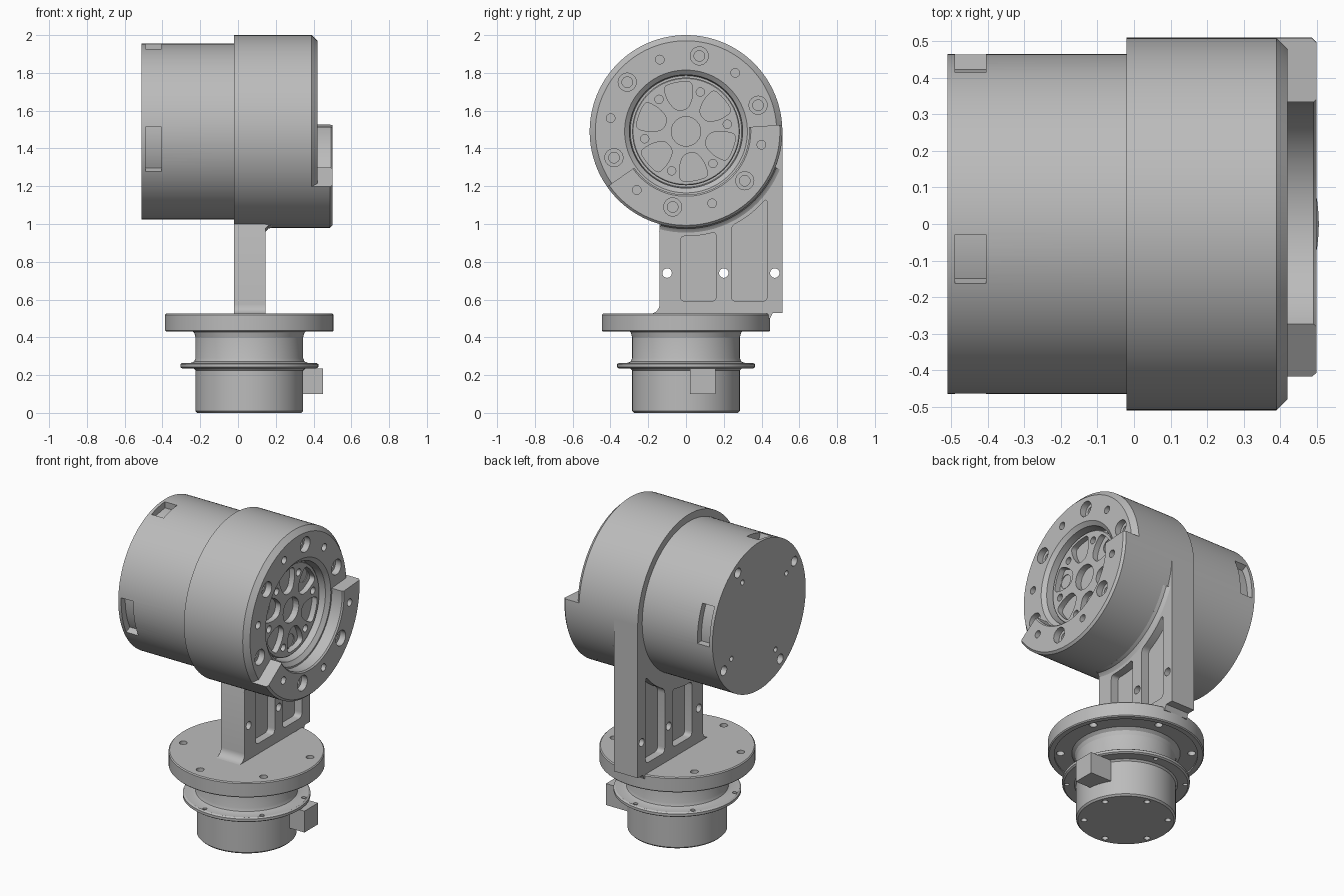
import bpy, bmesh, math
from math import cos, sin, radians

if "Cube" in bpy.data.objects:
    bpy.data.objects.remove(bpy.data.objects["Cube"])

grey = bpy.data.materials.new("machined_grey")
grey.use_nodes = True
COLOUR = (0.5, 0.5, 0.5, 1)
grey.diffuse_color = COLOUR
grey.node_tree.nodes["Principled BSDF"].inputs["Base Color"].default_value = COLOUR

HEAD = (0, 0, 1.49)      # head axis runs along x
BASE = (0.06, 0, 0)      # base axis runs along z
SIXTHS = range(0, 360, 60)


def lathe(bm, prof, origin, axis="Z", n=96, start=0, sweep=360):
    """Spin a (radius, height) profile round an axis, whole or partial."""
    full = sweep == 360
    steps = n if full else n + 1
    rings = []
    for i in range(steps):
        a = radians(start + sweep * i / n)
        ring = []
        for r, h in prof:
            u, v = r * cos(a), r * sin(a)
            p = (h, u, v) if axis == "X" else (u, v, h)
            ring.append(bm.verts.new([c + o for c, o in zip(p, origin)]))
        rings.append(ring)
    m = len(prof)
    open_prof = prof[0][0] == 0 and prof[-1][0] == 0
    for i in range(n):
        a, b = rings[i], rings[(i + 1) % steps]
        for j in range(m - 1 if open_prof else m):
            k = (j + 1) % m
            bm.faces.new((a[j], b[j], b[k], a[k]))
    if not full:
        bm.faces.new(rings[0])
        bm.faces.new(rings[-1])


def prism(bm, pts, x0, x1):
    """Extrude a (y, z) outline along x."""
    a, b = ([bm.verts.new((x, y, z)) for y, z in pts] for x in (x0, x1))
    bm.faces.new(a)
    bm.faces.new(b)
    for i in range(len(pts)):
        j = (i + 1) % len(pts)
        bm.faces.new((a[i], a[j], b[j], b[i]))


def rounded(pts, size, steps=5):
    """Round the corners of an outline."""
    out = []
    for i, p in enumerate(pts):
        ends = []
        for q in (pts[i - 1], pts[(i + 1) % len(pts)]):
            d = math.dist(p, q)
            t = min(size, d * 0.45) / d
            ends.append([a + (b - a) * t for a, b in zip(p, q)])
        for s in range(steps + 1):
            t = s / steps
            out.append([(1 - t) ** 2 * a + 2 * t * (1 - t) * c + t * t * b
                        for a, c, b in zip(ends[0], p, ends[1])])
    return out


def polar(r, deg, centre=(0, 1.49)):
    return centre[0] + r * cos(radians(deg)), centre[1] + r * sin(radians(deg))


def finish(name, bm):
    bmesh.ops.remove_doubles(bm, verts=bm.verts, dist=1e-5)
    loose = [e for e in bm.edges if not e.link_faces]
    bmesh.ops.delete(bm, geom=loose, context="EDGES")
    bmesh.ops.recalc_face_normals(bm, faces=bm.faces)
    me = bpy.data.meshes.new(name)
    bm.to_mesh(me)
    bm.free()
    me.materials.append(grey)
    me.shade_smooth()
    me.set_sharp_from_angle(angle=radians(28))
    ob = bpy.data.objects.new(name, me)
    bpy.context.collection.objects.link(ob)
    return ob


def turned(name, prof, origin, axis="Z", **kw):
    bm = bmesh.new()
    lathe(bm, prof, origin, axis, **kw)
    return finish(name, bm)


def cut(ob, bm):
    """Subtract a cutter mesh, bake the result and drop the cutter."""
    tool = finish("cutter", bm)
    tool.hide_render = True
    mod = ob.modifiers.new("cut", "BOOLEAN")
    mod.operation, mod.solver, mod.object = "DIFFERENCE", "EXACT", tool
    graph = bpy.context.evaluated_depsgraph_get()
    me = bpy.data.meshes.new_from_object(ob.evaluated_get(graph))
    ob.modifiers.clear()
    ob.data = me
    me.shade_smooth()
    me.set_sharp_from_angle(angle=radians(28))
    bpy.data.objects.remove(tool)


def hole(bm, r, h0, h1, origin, axis="Z", wide=None):
    """Plain or counterbored hole; wide = (radius, height where it starts)."""
    prof = [(0, h0), (r, h0)]
    if wide:
        prof += [(r, wide[1]), (wide[0], wide[1]), (wide[0], h1), (0, h1)]
    else:
        prof += [(r, h1), (0, h1)]
    lathe(bm, prof, origin, axis, n=24)


def on_head(r, deg):
    return (0, *polar(r, deg))


# Base: plug, collar, neck and mounting flange
plug = turned("base_plug", [(0, 0), (.275, 0), (.285, .01), (.285, .225), (.295, .235),
              (.355, .235), (.365, .242), (.365, .258), (.355, .265), (.31, .265),
              (.292, .272), (.285, .29), (.285, .46), (0, .46)], BASE)
flange = turned("base_flange", [(0, .445), (.285, .445), (.285, .40), (.292, .425), (.31, .44),
                (.41, .44), (.41, .43), (.44, .43), (.446, .436), (.446, .519),
                (.44, .525), (0, .525)], BASE)
bm, bm2 = bmesh.new(), bmesh.new()
for a in SIXTHS:
    for tool, r, size, h0, h1 in ((bm, .24, .018, -.1, .05), (bm, .338, .013, .2, .3),
                                  (bm2, .375, .023, .4, .6)):
        hole(tool, size, h0, h1, (*polar(r, a + 20, BASE[:2]), 0))
cut(plug, bm)
cut(flange, bm2)

# Connector block on the plug
bm = bmesh.new()
prism(bm, [(.02, .10), (.155, .10), (.155, .235), (.02, .235)], .3, .45)
finish("connector_block", bm)

# Upright bracket with filleted foot, pockets on both sides and bolt holes
bm = bmesh.new()
foot = [polar(.05, 270 - a, (-.19, .575)) for a in range(0, -91, -15)]
prism(bm, foot + [(-.14, 1.2), (0, 1.49), (.51, 1.49), (.51, .53), (.46, .53),
                  (.445, .5), (.2, .5), (-.19, .5)], -.02, .145)
bracket = finish("bracket", bm)
bm = bmesh.new()
for y0, y1 in ((-.03, .16), (.24, .43)):
    top = [y1 + (y0 - y1) * i / 4 for i in range(5)]
    arch = [(y, 1.49 - math.sqrt(.555 ** 2 - y * y)) for y in top]
    outline = rounded([(y0, .59), (y1, .59)] + arch, .03)
    prism(bm, outline, .095, .2)
    prism(bm, outline, -.1, .03)
cut(bracket, bm)
bm = bmesh.new()
for y in (-.10, .20, .47):
    hole(bm, .025, -.1, .2, (0, y, .74), "X")
cut(bracket, bm)
turned("bracket_fillet", [(.50, .14), (.55, .14), (.53, .147), (.515, .16), (.51, .18),
       (.50, .18)], HEAD, "X", n=48, start=-105, sweep=83)

# Motor drum with side windows and end bolts
drum = turned("motor_drum", [(0, -.51), (.465, -.51), (.465, .05), (0, .05)], HEAD, "X", n=128)
bm = bmesh.new()
for mid, half in ((12, 15), (102, 8.5), (192, 15)):
    lathe(bm, [(.425, -.49), (.6, -.49), (.6, -.405), (.425, -.405)], HEAD, "X",
          n=12, start=mid - half, sweep=2 * half)
for a in range(59, 360, 90):
    hole(bm, .03, -.6, -.47, on_head(.41, a), "X")
    hole(bm, .016, -.6, -.47, on_head(.32, a), "X")
cut(drum, bm)

# Head housing with a recessed bore, and the raised lip round its lower part
housing = turned("head_housing", [(0, -.02), (.51, -.02), (.51, .39), (.48, .42), (.325, .42),
                 (.30, .40), (.295, .33), (0, .33)], HEAD, "X", n=128)
lip = turned("head_lip", [(.335, .40), (.335, .492), (.343, .50), (.497, .50), (.51, .487),
             (.51, .385), (.45, .385)], HEAD, "X", start=215, sweep=149)
for part, face, angles in ((housing, .42, (20, 80, 140)), (lip, .50, (200, 260, 320))):
    bm = bmesh.new()
    for a in angles:
        if a != 200:
            hole(bm, .028, face - .12, .6, on_head(.406, a), "X", (.048, face - .04))
        hole(bm, .023, face - .12, .6, on_head(.405, a + 30), "X")
    if part is housing:
        hole(bm, .028, .30, .6, on_head(.406, 200), "X", (.048, .38))
    cut(part, bm)

# Output disc with six pockets between spokes
disc = turned("output_disc", [(0, .2), (.285, .2), (.285, .365), (.28, .37), (0, .37)],
              HEAD, "X")
bm, bm2 = bmesh.new(), bmesh.new()
hole(bm, .078, .25, .5, HEAD, "X")
for a in SIXTHS:
    mid = a + 40
    outer = [polar(.265, mid + d) for d in (-17, -6, 6, 17)]
    inner = [polar(r, mid + d) for r, d in ((.19, 21), (.12, 16), (.12, -16), (.19, -21))]
    prism(bm, rounded(outer + inner, .03), .335, .5)
    hole(bm, .022, .28, .5, on_head(.222, a + 10), "X")
    if a % 120 == 0:
        hole(bm2, .042, .27, .5, on_head(.222, mid), "X")
cut(disc, bm)
cut(disc, bm2)
